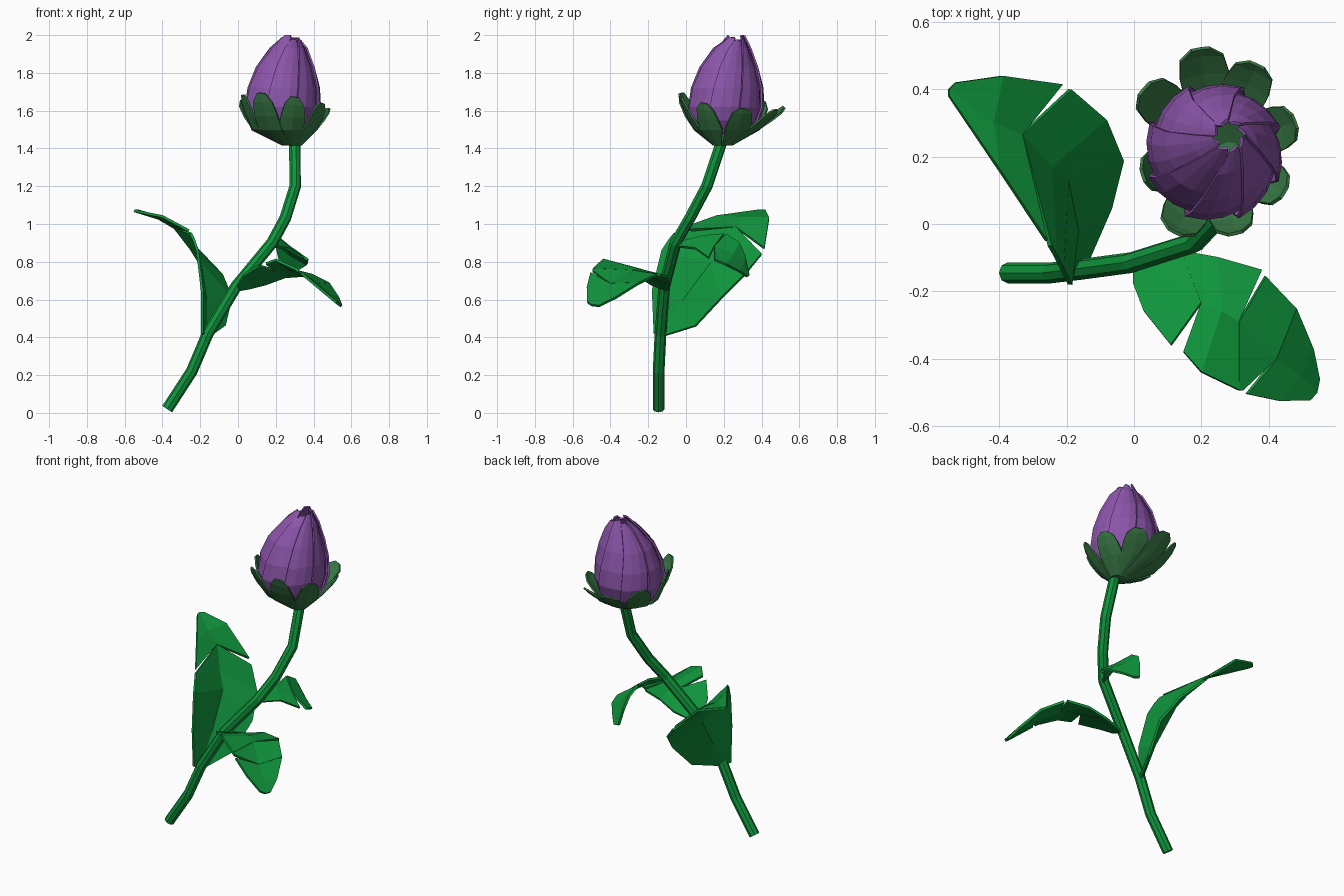
import bpy
from math import cos, sin, pi, radians


def material(name, rgb):
    m = bpy.data.materials.new(name)
    m.diffuse_color = (*rgb, 1)
    return m


GREEN = material("leaf_green", (0.005, 0.30, 0.045))
DARK = material("sepal_green", (0.04, 0.19, 0.06))
PURPLE = material("petal_purple", (0.26, 0.09, 0.40))


def add_mesh(name, verts, faces, mat, thick=0):
    me = bpy.data.meshes.new(name)
    me.from_pydata(verts, [], faces)
    me.materials.append(mat)
    ob = bpy.data.objects.new(name, me)
    bpy.context.collection.objects.link(ob)
    if thick:
        s = ob.modifiers.new("thickness", "SOLIDIFY")
        s.thickness = thick
        s.offset = 0
    return ob


def grid_faces(rows, cols, start=0):
    return [(start + r * cols + c, start + r * cols + c + 1,
             start + (r + 1) * cols + c + 1, start + (r + 1) * cols + c)
            for r in range(rows - 1) for c in range(cols - 1)]


# Stem: bent eight-sided tube
path = [(-.375, -.145, .02), (-.245, -.145, .22), (-.16, -.135, .42), (-.01, -.115, .67),
        (.18, -.055, .90), (.25, .02, 1.03), (.303, .11, 1.2), (.30, .19, 1.44)]
cu = bpy.data.curves.new("stem", "CURVE")
cu.dimensions = "3D"
cu.bevel_depth = .031
cu.bevel_resolution = 2
cu.use_fill_caps = True
sp = cu.splines.new("POLY")
sp.points.add(len(path) - 1)
for p, co in zip(sp.points, path):
    p.co = (*co, 1)
cu.materials.append(GREEN)
stem = bpy.data.objects.new("stem", cu)
bpy.context.collection.objects.link(stem)
sp.use_smooth = False


# Leaves: strips of left / midrib / right rows, with slits between strips
def leaf(name, strips):
    verts, faces = [], []
    for rows in strips:
        faces += grid_faces(len(rows), 3, len(verts))
        verts += [p for row in rows for p in row]
    add_mesh(name, verts, faces, GREEN, .014)


leaf("large_leaf", [
    [((-.19, -.17, .42), (-.17, -.14, .41), (-.14, -.11, .41)),
     ((-.19, -.18, .65), (-.17, -.02, .59), (-.07, .05, .46)),
     ((-.215, -.13, .86), (-.20, .13, .79), (-.035, .19, .61)),
     ((-.235, -.09, .92), (-.25, .17, .87), (-.085, .31, .73)),
     ((-.25, -.065, .95), (-.335, .265, .98), (-.19, .40, .84))],
    [((-.26, -.05, .965), (-.335, .265, .98), (-.215, .415, .87)),
     ((-.40, .16, 1.04), (-.42, .30, 1.03), (-.39, .44, 1.03)),
     ((-.55, .38, 1.07), (-.55, .40, 1.07), (-.53, .42, 1.07))]])

leaf("front_leaf", [
    [((0, -.11, .65), (0, -.13, .66), (0, -.18, .68)),
     ((.06, -.09, .66), (.07, -.16, .70), (.03, -.26, .73)),
     ((.14, -.08, .68), (.20, -.235, .755), (.11, -.36, .78))],
    [((.14, -.08, .68), (.20, -.235, .755), (.147, -.38, .79)),
     ((.25, -.10, .72), (.26, -.26, .76), (.20, -.44, .81)),
     ((.38, -.137, .73), (.31, -.29, .75), (.31, -.493, .76))],
    [((.39, -.155, .73), (.31, -.29, .75), (.31, -.493, .76)),
     ((.48, -.25, .685), (.42, -.40, .68), (.32, -.495, .75))],
    [((.48, -.25, .685), (.42, -.40, .68), (.335, -.505, .74)),
     ((.53, -.37, .61), (.49, -.45, .62), (.43, -.525, .66)),
     ((.548, -.46, .565), (.54, -.50, .57), (.52, -.523, .585))]])

leaf("back_leaf", [
    [((.18, -.05, .90), (.19, -.04, .89), (.20, -.04, .88)),
     ((.195, .09, .935), (.23, .07, .90), (.26, .05, .87)),
     ((.19, .20, .945), (.27, .15, .88), (.345, .12, .82))],
    [((.19, .21, .945), (.27, .15, .88), (.37, .15, .81)),
     ((.20, .28, .90), (.27, .25, .84), (.365, .21, .785)),
     ((.215, .31, .83), (.26, .30, .78), (.31, .28, .75)),
     ((.235, .33, .73), (.25, .33, .725), (.27, .325, .72))]])

# Calyx cup with eight sepals
cx, cy = .245, .215
tips = [(99, .31), (65, .285), (21, .25), (-31, .235), (-77, .25), (-117, .27), (-162, .23), (139, .285)]
verts, faces = [(.29, .19, 1.42)], []
for a, r in tips:
    n = len(verts)
    for s in (-1, 0, 1):
        ang = radians(a) + s * pi / 7.6
        verts += [(.285 + .05 * cos(ang), .195 + .05 * sin(ang), 1.42),
                  (cx + .17 * cos(ang), cy + .17 * sin(ang), 1.50)]
        for rad, z, w in ((.17 + (r - .17) * .5, 1.56, 18), (.17 + (r - .17) * .85, 1.615, 13), (r, 1.65, 5)):
            ang = radians(a + s * w)
            dx, dy = rad * cos(ang), rad * sin(ang)
            verts.append((cx + dx, cy + dy, z - .12 * (dx + dy) * (z - 1.5) / .15))
    faces += grid_faces(3, 5, n) + [(0, n, n + 5), (0, n + 5, n + 10)]
add_mesh("calyx", verts, faces, DARK, .01)

# Bud petals: overlapping, swirling, narrowing to the tip (z, radius, centre x, centre y, width)
profile = [(1.48, .12, .245, .21, 1), (1.55, .175, .24, .212, 1), (1.62, .194, .238, .214, 1),
           (1.72, .183, .242, .218, 1), (1.83, .146, .25, .227, .98), (1.93, .088, .268, .245, .92),
           (1.985, .042, .282, .262, .6)]
COLS = 5
for i in range(8):
    verts = []
    for j, (z, r, x, y, w) in enumerate(profile):
        for c in range(COLS):
            u = c / (COLS - 1)
            ang = i * pi / 4 + radians(64) * w * (u - .5) + .06 * j
            rad = r + (.012 - .028 * u) * min(1, r / .1)
            top = .012 * (i % 3 - 1) * (j == len(profile) - 1)
            verts.append((x + rad * cos(ang), y + rad * sin(ang), z + top))
    add_mesh(f"petal_{i + 1}", verts, grid_faces(len(profile), COLS), PURPLE, .01)
